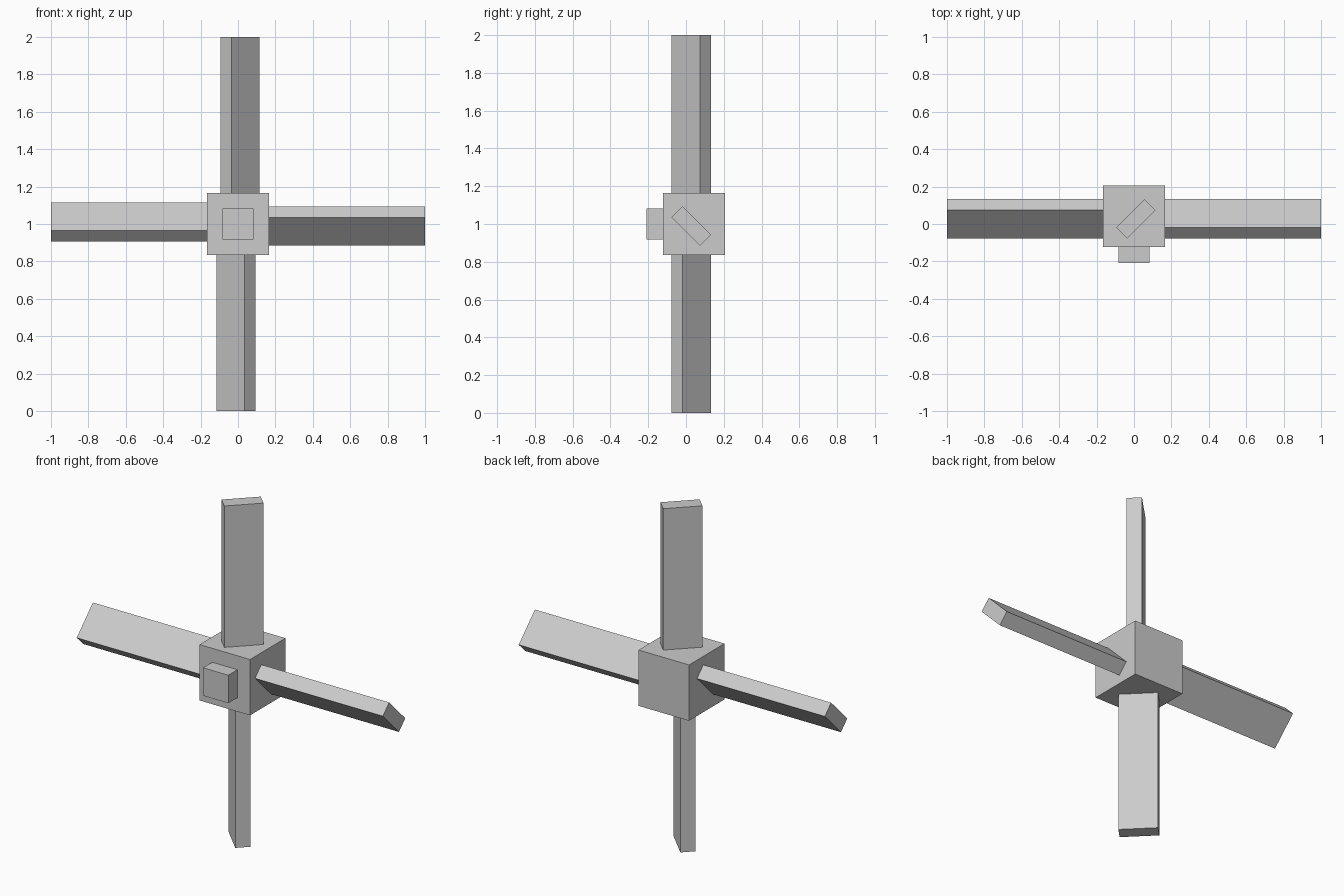
import bpy
from math import radians
from mathutils import Matrix

if "Cube" in bpy.data.objects:
    bpy.data.objects.remove(bpy.data.objects["Cube"])

HUB = 0.33           # hub edge length
HUB_Y = 0.042        # hub sits slightly back of centre


def box(name, size, matrix):
    bpy.ops.mesh.primitive_cube_add(size=1)
    ob = bpy.context.object
    ob.name = name
    ob.data.transform(matrix @ Matrix.Diagonal((*size, 1)))
    ob.data.update()
    return ob


# Central hub and the square boss on its front
box("hub", (HUB, HUB, HUB), Matrix.Translation((0, HUB_Y, 1)))
front, hub_front = -0.208, HUB_Y - HUB / 2
box("front_boss", (0.165, hub_front - front, 0.165),
    Matrix.Translation((0, (front + hub_front) / 2, 1)))

# Four pitched blades, repeated around the hub's front-to-back axis
inner = HUB / 2
for name, angle in (("top", 0), ("right", 90), ("bottom", 180), ("left", 270)):
    spin = Matrix.Translation((0, 0, 1)) @ Matrix.Rotation(radians(angle), 4, 'Y')
    place = Matrix.Translation((0.01, 0.028, (1 + inner) / 2))
    pitch = Matrix.Rotation(radians(45), 4, 'Z')
    box(name + "_blade", (0.213, 0.083, 1 - inner), spin @ place @ pitch)
